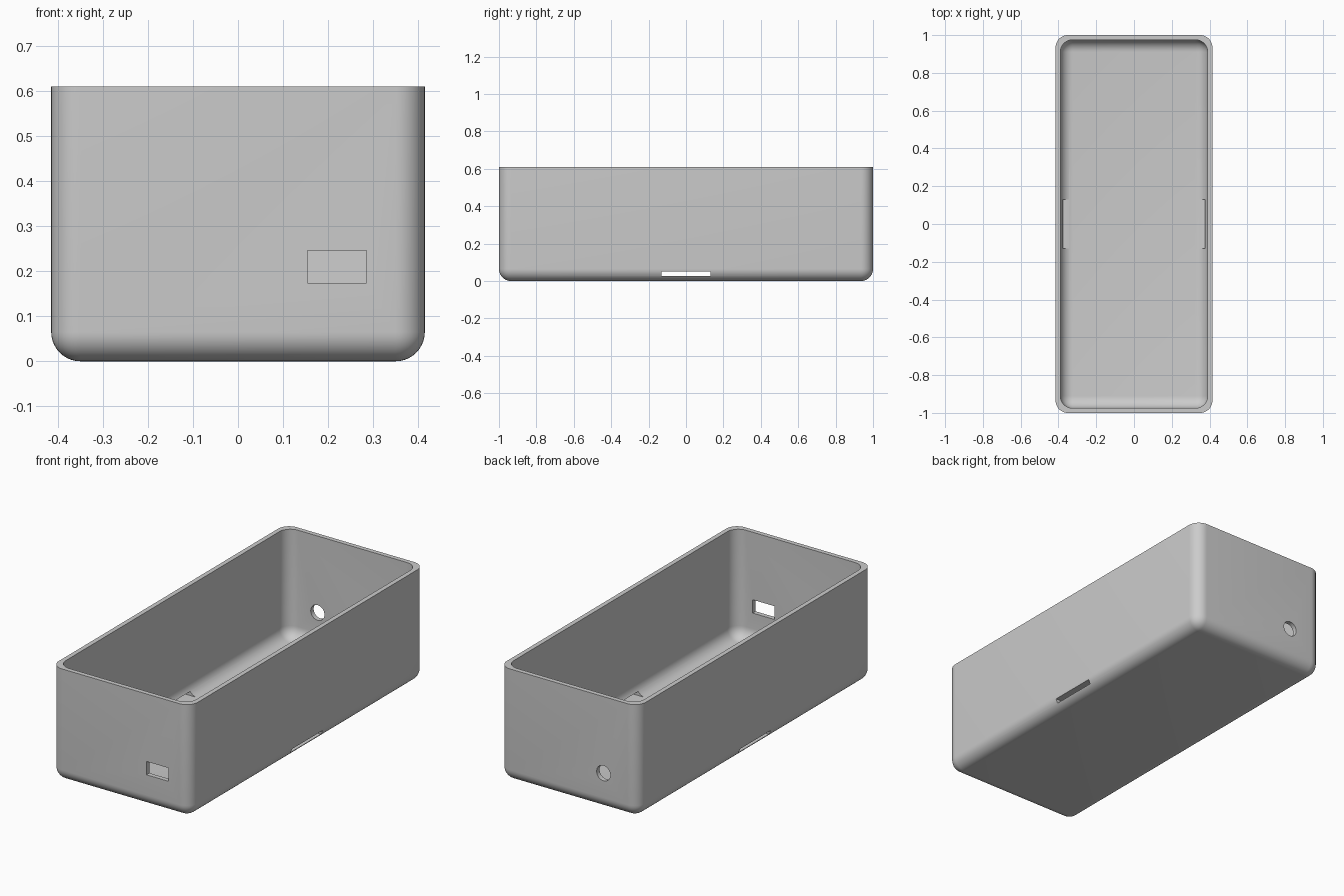
import bpy, bmesh, math
from mathutils import Vector, Matrix

old = bpy.data.objects.get("Cube")
if old:
    bpy.data.objects.remove(old, do_unlink=True)

HALF_X, HALF_Y, HEIGHT = 0.415, 1.0, 0.61
WALL, RADIUS = 0.025, 0.065

grey = bpy.data.materials.new("plain grey")
grey.use_nodes = True
colour = (0.6, 0.6, 0.6, 1)
grey.diffuse_color = colour
grey.node_tree.nodes["Principled BSDF"].inputs["Base Color"].default_value = colour


def add_object(name, bm):
    bmesh.ops.recalc_face_normals(bm, faces=bm.faces)
    mesh = bpy.data.meshes.new(name)
    bm.to_mesh(mesh)
    bm.free()
    mesh.materials.append(grey)
    obj = bpy.data.objects.new(name, mesh)
    bpy.context.collection.objects.link(obj)
    return obj


def box(name, low, high, radius=0):
    """Box between two corners; a radius rounds all but its top edges."""
    low, high = Vector(low), Vector(high)
    bm = bmesh.new()
    bmesh.ops.create_cube(bm, size=1)
    for v in bm.verts:
        v.co = (low + high) / 2 + v.co * (high - low)
    if radius:
        edges = [e for e in bm.edges if min(v.co.z for v in e.verts) < high.z - 0.001]
        bmesh.ops.bevel(bm, geom=edges, offset=radius, offset_type='OFFSET',
                        segments=10, profile=0.5, affect='EDGES', clamp_overlap=False)
    return add_object(name, bm)


# Open-topped case with rounded corners
case = box("case", (-HALF_X, -HALF_Y, 0), (HALF_X, HALF_Y, HEIGHT), RADIUS)

# Cavity, front port, side slots and round back hole
cavity = box("cavity_cutter", (WALL - HALF_X, WALL - HALF_Y, WALL),
             (HALF_X - WALL, HALF_Y - WALL, HEIGHT + 0.2), RADIUS)
port = box("port_cutter", (0.154, -1.1, 0.174), (0.285, -0.9, 0.246))
slot = box("slot_cutter", (-0.5, -0.13, 0.028), (0.5, 0.13, 0.05))
bm = bmesh.new()
bmesh.ops.create_cone(bm, cap_ends=True, segments=48, radius1=0.041, radius2=0.041, depth=0.2,
                      matrix=Matrix.Translation((-0.208, 1, 0.197)) @ Matrix.Rotation(math.pi / 2, 4, 'X'))
hole = add_object("hole_cutter", bm)

bpy.context.view_layer.objects.active = case
for cutter in (cavity, port, slot, hole):
    cut = case.modifiers.new(cutter.name, 'BOOLEAN')
    cut.operation, cut.solver, cut.object = 'DIFFERENCE', 'EXACT', cutter
    bpy.ops.object.modifier_apply(modifier=cut.name)
    bpy.data.objects.remove(cutter, do_unlink=True)

bpy.ops.object.select_all(action='DESELECT')
case.select_set(True)
bpy.ops.object.shade_smooth_by_angle(angle=math.radians(30))
